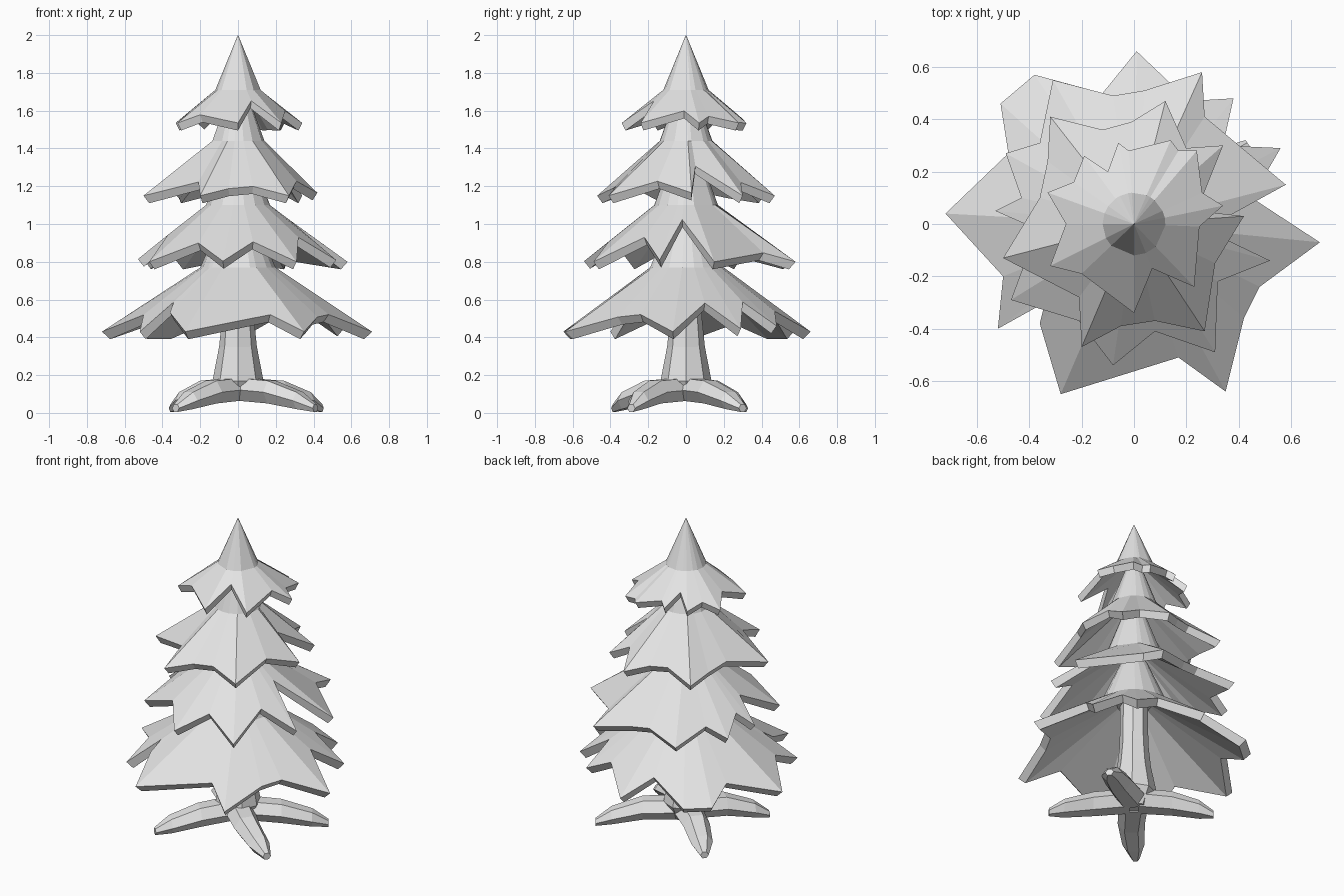
import bpy
import bmesh
from math import atan2, cos, sin, hypot, pi
from mathutils import Vector

default_cube = bpy.data.objects.get("Cube")
if default_cube:
    bpy.data.objects.remove(default_cube, do_unlink=True)

# One plain material for the whole tree
grey = bpy.data.materials.new("light_grey")
grey.use_nodes = True
colour = (0.77, 0.77, 0.77, 1)
grey.diffuse_color = colour
grey.node_tree.nodes["Principled BSDF"].inputs["Base Color"].default_value = colour


def finish(bm, name):
    """Turn the bmesh into a flat shaded object."""
    bmesh.ops.recalc_face_normals(bm, faces=bm.faces)
    mesh = bpy.data.meshes.new(name)
    bm.to_mesh(mesh)
    bm.free()
    mesh.materials.append(grey)
    obj = bpy.data.objects.new(name, mesh)
    bpy.context.collection.objects.link(obj)
    return obj


def loft(bm, rings):
    """Skin neighbouring rings with quads and close both ends."""
    loops = [[bm.verts.new(p) for p in ring] for ring in rings]
    for low, high in zip(loops, loops[1:]):
        for i in range(len(low)):
            j = (i + 1) % len(low)
            bm.faces.new((low[i], low[j], high[j], high[i]))
    for end in (loops[0], loops[-1]):
        centre = sum((v.co for v in end), Vector()) / len(end)
        hub = bm.verts.new(centre)
        for i in range(len(end)):
            bm.faces.new((end[i], end[(i + 1) % len(end)], hub))


def circle(angles, radius, z):
    return [(radius * cos(a), radius * sin(a), z) for a in angles]


def foliage_tier(name, outline, shoulder, top, rim_z, reach):
    """Drooping star-shaped skirt: thick rim, shoulder ring, narrow top, hollow below."""
    points = [(x / 100, y / 100) for x, y in outline]
    angles = [atan2(y, x) for x, y in points]
    # Tips hang at rim height, notches rise the deeper they cut in
    rim = [(x, y, rim_z + 0.8 * max(0, reach - hypot(x, y))) for x, y in points]
    under = [(x * 0.94, y * 0.94, z - 0.04) for x, y, z in rim]
    radius, height = shoulder
    bm = bmesh.new()
    loft(bm, [
        circle(angles, radius * 0.5, height),
        under,
        rim,
        circle(angles, radius, height),
        circle(angles, *top),
    ])
    return finish(bm, name)


# Outlines run counter-clockwise, in hundredths: branch tips and the notches between them
bottom_outline = [
    (71, -7), (45, 10), (56, 29), (34, 30), (38, 48), (21, 47), (1, 66),
    (-12, 50), (-38, 57), (-51, 46), (-48, 27), (-72, 4), (-50, -20),
    (-52, -40), (-34, -30), (-36, -38), (-28, -65), (17, -51), (35, -64),
    (42, -36), (48, -24)]
lower_outline = [
    (58, 15), (27, 41), (26, 58), (4, 51), (-8, 49), (-31, 55), (-36, 31),
    (-49, 27), (-43, 10), (-53, 5), (-37, -2), (-47, -29), (-21, -37),
    (-8, -54), (8, -41), (31, -49), (32, -22), (52, -14), (27, -2)]
upper_outline = [
    (42, 3), (24, 5), (34, 30), (20, 29), (12, 47), (-1, 39), (-12, 36),
    (-32, 41), (-33, 24), (-36, 10), (-50, -13), (-21, -28), (-20, -47),
    (-5, -39), (8, -37), (27, -41), (31, -15)]
crown_outline = [
    (34, 7), (26, 12), (24, 28), (17, 28), (14, 32), (-2, 28), (-6, 31),
    (-10, 20), (-19, 26), (-23, 16), (-33, 12), (-26, 0), (-32, -16),
    (-20, -19), (0, -34), (7, -17), (23, -24), (25, -1)]

foliage_tier("bottom_foliage", bottom_outline, (0.2, 0.77), (0.08, 1.05), 0.43, 0.65)
foliage_tier("lower_foliage", lower_outline, (0.17, 1.1), (0.06, 1.4), 0.8, 0.55)
foliage_tier("upper_foliage", upper_outline, (0.14, 1.44), (0.05, 1.69), 1.15, 0.44)
foliage_tier("crown_foliage", crown_outline, (0.12, 1.71), (0.001, 2.0), 1.535, 0.33)

# Trunk, flaring at the foot
sides = [2 * pi * i / 8 for i in range(8)]
bm = bmesh.new()
loft(bm, [circle(sides, r, z) for r, z in
          ((0.08, 0.07), (0.135, 0.17), (0.1, 0.35), (0.085, 0.5), (0.08, 0.85))])
finish(bm, "trunk")


def root(name, tip, bend):
    """Tapering six-sided root that arches from the trunk to the ground."""
    tip = Vector(tip)
    side = Vector((-tip.y, tip.x)).normalized()
    rings = []
    # Stations: fraction along, centre height, half width, half height
    for t, z, width, depth in ((0.05, 0.125, 0.09, 0.06), (0.48, 0.11, 0.08, 0.06),
                               (0.82, 0.065, 0.065, 0.045), (1, 0.025, 0.025, 0.02)):
        centre = tip * t + side * bend * sin(pi * t)
        ring = []
        for i in range(6):
            a = pi * i / 3
            p = centre + side * width * cos(a)
            ring.append((p.x, p.y, z + depth * sin(a) / sin(pi / 3)))
        rings.append(ring)
    bm = bmesh.new()
    loft(bm, rings)
    return finish(bm, name)


root("front_left_root", (0.41, -0.29), -0.03)
root("back_left_root", (0.44, 0.3), -0.02)
root("back_right_root", (-0.35, 0.31), 0.01)
root("front_right_root", (-0.33, -0.38), 0.02)
